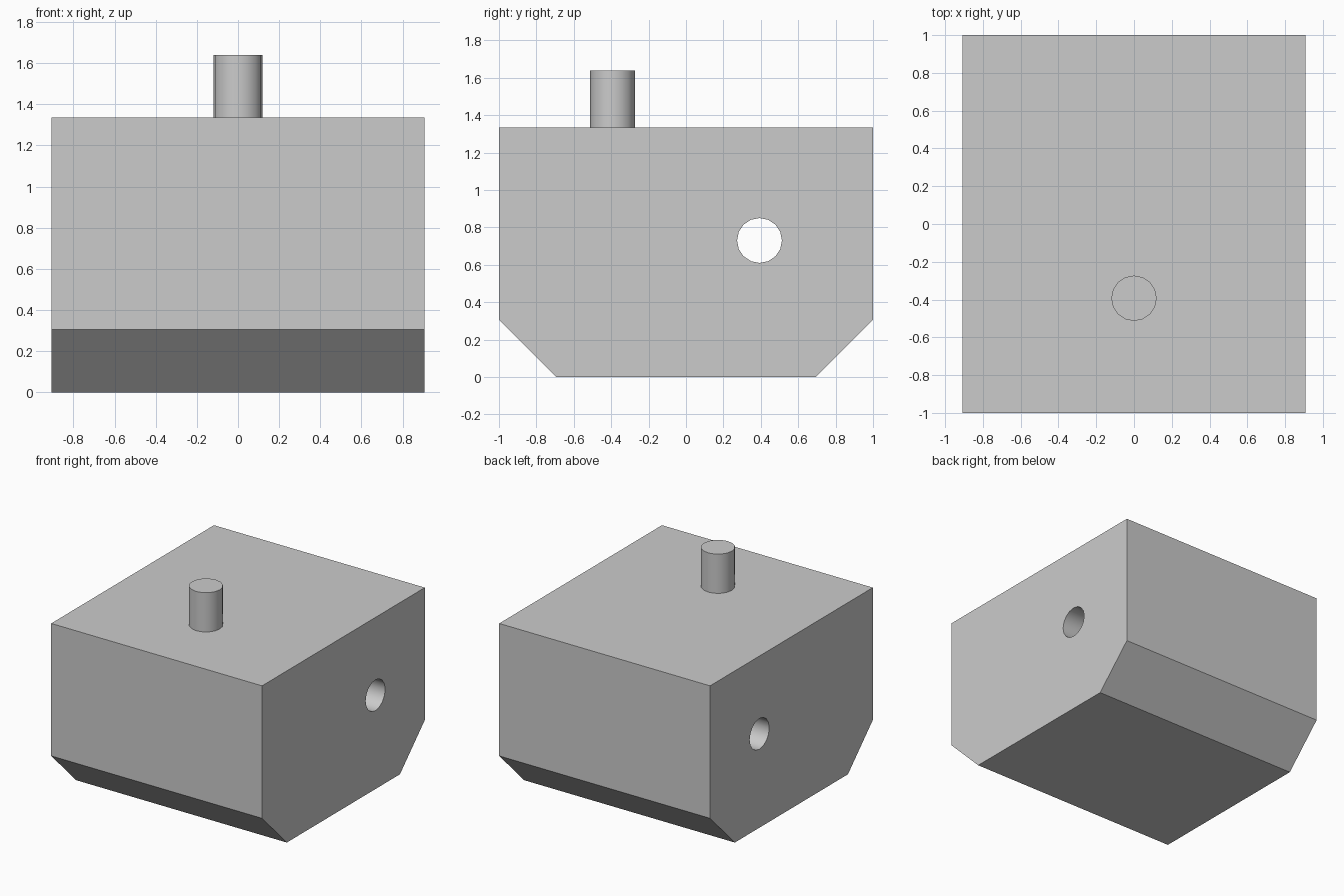
import bpy, bmesh
from math import radians
from mathutils import Matrix

HALF_WIDTH = 0.907
RADIUS = 0.12
SIDES = 16

cube = bpy.data.objects.get("Cube")
if cube:
    bpy.data.objects.remove(cube, do_unlink=True)

# Single plain grey
grey = bpy.data.materials.new("plain grey")
grey.use_nodes = True
colour = (0.6, 0.6, 0.6, 1)
grey.diffuse_color = colour
grey.node_tree.nodes["Principled BSDF"].inputs["Base Color"].default_value = colour


def add_object(name, bm):
    bmesh.ops.recalc_face_normals(bm, faces=bm.faces)
    mesh = bpy.data.meshes.new(name)
    bm.to_mesh(mesh)
    bm.free()
    mesh.materials.append(grey)
    obj = bpy.data.objects.new(name, mesh)
    bpy.context.collection.objects.link(obj)
    return obj


def cylinder(name, depth, matrix):
    bm = bmesh.new()
    bmesh.ops.create_cone(bm, cap_ends=True, segments=SIDES, radius1=RADIUS,
                          radius2=RADIUS, depth=depth, matrix=matrix)
    return add_object(name, bm)


def smooth(obj):
    bpy.ops.object.select_all(action='DESELECT')
    obj.select_set(True)
    bpy.context.view_layer.objects.active = obj
    bpy.ops.object.shade_smooth_by_angle(angle=radians(35))


# Block: side profile with chamfered lower edges, extruded across x
profile = [(-0.695, 0), (0.695, 0), (1, 0.305), (1, 1.335), (-1, 1.335), (-1, 0.305)]
bm = bmesh.new()
face = bm.faces.new([bm.verts.new((-HALF_WIDTH, y, z)) for y, z in profile])
side = bmesh.ops.extrude_face_region(bm, geom=[face])
bmesh.ops.translate(bm, vec=(2 * HALF_WIDTH, 0, 0),
                    verts=[v for v in side["geom"] if isinstance(v, bmesh.types.BMVert)])
block = add_object("block", bm)

# Cross hole running from side to side
cutter = cylinder("hole_cutter", 3, Matrix.Translation((0, 0.393, 0.73))
                  @ Matrix.Rotation(radians(90), 4, 'Y'))
cutter.hide_render = True
cutter.hide_set(True)
cut = block.modifiers.new("cross hole", 'BOOLEAN')
cut.operation = 'DIFFERENCE'
cut.solver = 'EXACT'
cut.object = cutter
bpy.context.view_layer.objects.active = block
bpy.ops.object.modifier_apply(modifier=cut.name)
bpy.data.objects.remove(cutter, do_unlink=True)
smooth(block)

# Peg standing on the top
peg = cylinder("top_peg", 0.305, Matrix.Translation((0, -0.393, 1.4875)))
smooth(peg)
